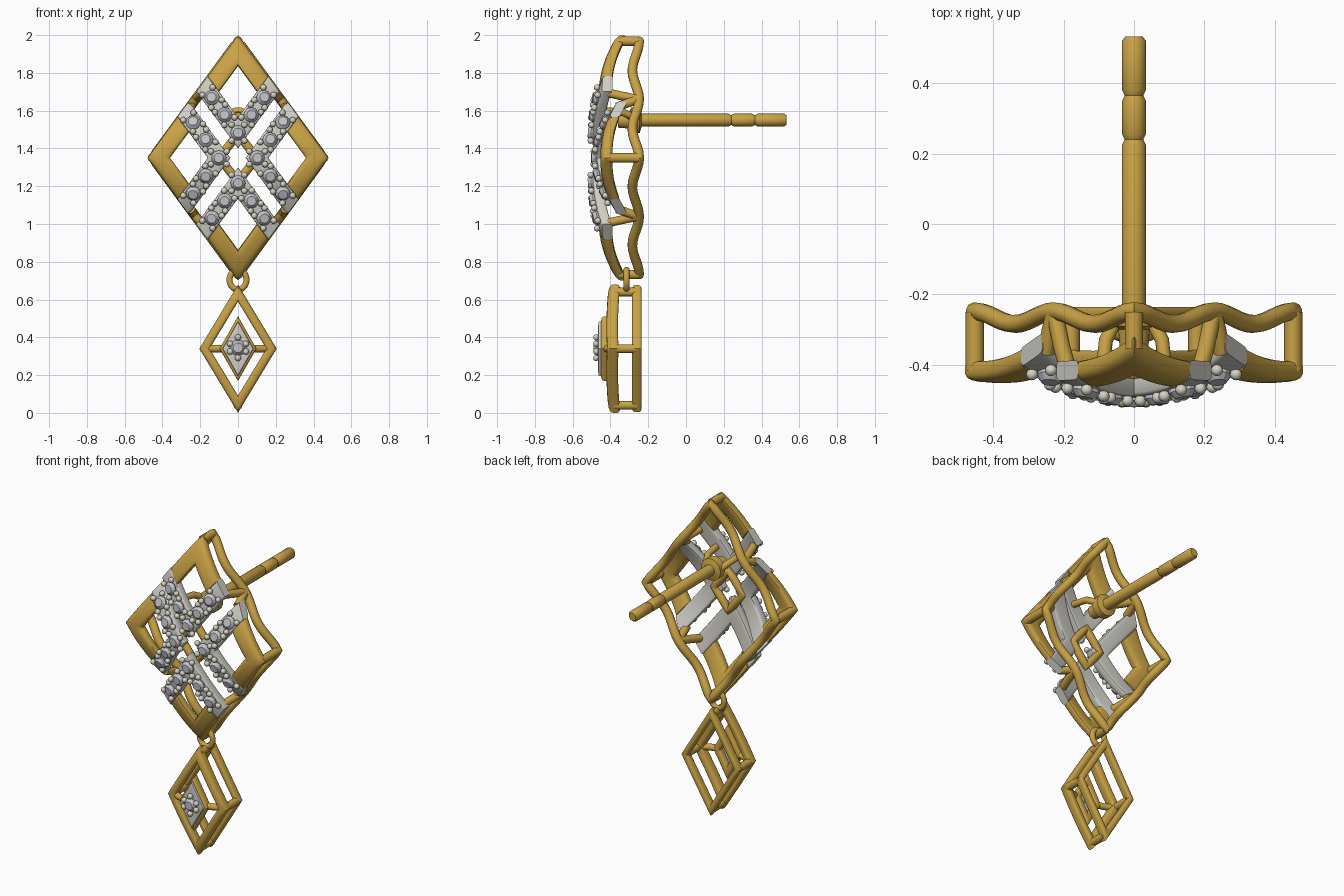
import bpy, bmesh, math
from mathutils import Vector, Matrix

if "Cube" in bpy.data.objects:
    bpy.data.objects.remove(bpy.data.objects["Cube"])

def material(name, col):
    m = bpy.data.materials.new(name)
    m.diffuse_color = (*col, 1)
    m.use_nodes = True
    m.node_tree.nodes["Principled BSDF"].inputs["Base Color"].default_value = m.diffuse_color
    return m

GOLD = material("gold", (0.58, 0.36, 0.06))
PAVE = material("pale_metal", (0.62, 0.61, 0.56))
BEAD = material("bead_metal", (0.66, 0.65, 0.54))
GEM = material("gem", (0.55, 0.55, 0.59))

def finish(bm, name, mat, angle=40):
    bmesh.ops.recalc_face_normals(bm, faces=bm.faces)
    me = bpy.data.meshes.new(name)
    bm.to_mesh(me)
    bm.free()
    ob = bpy.data.objects.new(name, me)
    bpy.context.collection.objects.link(ob)
    me.materials.append(mat)
    bpy.ops.object.select_all(action='DESELECT')
    ob.select_set(True)
    bpy.context.view_layer.objects.active = ob
    bpy.ops.object.shade_smooth_by_angle(angle=math.radians(angle))
    return ob

def skin(bm, rings, closed):
    """Join rings of points with quads; cap the ends when open."""
    vs = [[bm.verts.new(p) for p in r] for r in rings]
    n = len(vs[0])
    for i in range(len(vs) if closed else len(vs) - 1):
        a, b = vs[i], vs[(i + 1) % len(vs)]
        for j in range(n):
            bm.faces.new((a[j], a[(j + 1) % n], b[(j + 1) % n], b[j]))
    if not closed:
        bm.faces.new(vs[0])
        bm.faces.new(vs[-1])

def refine(pts, n, closed):
    out = []
    for i in range(len(pts) if closed else len(pts) - 1):
        a, b = pts[i], pts[(i + 1) % len(pts)]
        out += [a.lerp(b, k / n) for k in range(n)]
    return out if closed else out + [pts[-1]]

def band(name, outer, inner, f, depth, mat, closed=False, power=0.6):
    """Flat strip between two xz outlines, following the front surface y=f(x,z)."""
    def sp(v):
        return math.copysign(abs(v) ** power, v)
    rings = []
    for o, i in zip(refine(outer, 8, closed), refine(inner, 8, closed)):
        ring = []
        for s in range(16):
            a = math.tau * (s + 0.5) / 16
            p = o.lerp(i, 0.5 + 0.5 * sp(math.cos(a)))
            ring.append((p.x, f(p.x, p.y) + depth * (0.5 + 0.5 * sp(math.sin(a))), p.y))
        rings.append(ring)
    bm = bmesh.new()
    skin(bm, rings, closed)
    return finish(bm, name, mat)

def tube(name, pts, r, closed=False):
    cu = bpy.data.curves.new(name, 'CURVE')
    cu.dimensions = '3D'
    cu.bevel_depth = r
    cu.bevel_resolution = 3
    cu.use_fill_caps = True
    s = cu.splines.new('POLY')
    s.points.add(len(pts) - 1)
    for q, p in zip(s.points, pts):
        q.co = (*p, 1)
    s.use_cyclic_u = closed
    ob = bpy.data.objects.new(name, cu)
    bpy.context.collection.objects.link(ob)
    cu.materials.append(GOLD)
    bpy.ops.object.select_all(action='DESELECT')
    ob.select_set(True)
    bpy.context.view_layer.objects.active = ob
    bpy.ops.object.convert(target='MESH')
    bpy.ops.object.shade_smooth_by_angle(angle=math.radians(50))

def rhombus(c, hw, hh):
    return [Vector((c[0] + x * hw, c[1] + z * hh)) for x, z in ((0, 1), (1, 0), (0, -1), (-1, 0))]

def stones(name, spots, f, along, r=0.04, bead_offsets=((-1, -1), (-1, 1), (1, -1), (1, 1))):
    """Cut gems with small holding beads, tilted to the surface."""
    gems, beads = bmesh.new(), bmesh.new()
    for p, d in zip(spots, along):
        e = 0.01
        n = Vector(((f(p.x + e, p.y) - f(p.x - e, p.y)) / (2 * e), -1,
                    (f(p.x, p.y + e) - f(p.x, p.y - e)) / (2 * e))).normalized()
        t = Vector((d.x, 0, d.y))
        t = (t - n * t.dot(n)).normalized()
        b = n.cross(t)
        m = Matrix((t, b, n)).transposed().to_4x4()
        m.translation = Vector((p.x, f(p.x, p.y), p.y))
        rings = [[m @ Vector((q * math.cos(k * math.tau / 12), q * math.sin(k * math.tau / 12), h))
                  for k in range(12)] for q, h in ((r * .9, -0.01), (r, 0.008), (r * .62, 0.026))]
        skin(gems, rings, False)
        for u, v in bead_offsets:
            bmesh.ops.create_icosphere(beads, subdivisions=2, radius=0.017,
                                       matrix=m @ Matrix.Translation((u * .042, v * .034, 0.01)))
    finish(gems, name + "_gems", GEM, 20)
    finish(beads, name + "_beads", BEAD, 60)

# Domed front surfaces for the upper/lower and the side diamonds
def f_mid(x, z):
    return -0.495 + 0.13 * (abs(z - 1.35) / 0.65) ** 3 + 0.025 * (x / 0.2) ** 2
def f_side(x, z):
    return -0.48 + 0.10 * ((z - 1.35) / 0.3) ** 2 + 0.035 * max(0, (abs(x) - 0.05) / 0.43)

# Four interlaced diamonds: plain outer V and stone-set inner V
K, HW, HH = 0.45, 0.22, 0.30
for nm, dx, dz in (("top", 0, 1), ("bottom", 0, -1), ("left", -1, 0), ("right", 1, 0)):
    c = Vector((dx * 0.26, 1.35 + dz * 0.35))
    P = Vector((dx * HW, dz * HH))
    Q = Vector((dz * HW, dx * HH))
    f = f_mid if dz else f_side
    g = (1 - K) / 2
    E1, E2 = (c + q + (P - q) * g for q in (Q, -Q))
    band(nm + "_gold_v", [E1, c + P, E2], [c + Q * K, c + P * K, c - Q * K], f, 0.06, GOLD)
    band(nm + "_pave_v", [c + Q, c - P, c - Q], [E1, c - P * K, E2], f, 0.055, PAVE, power=0.3)
    tip = c - P * (1 + K) / 2
    spots, dirs = [tip], [P.normalized()]
    for q in (Q, -Q):
        d = (P + q).normalized()
        spots += [tip + d * 0.117, tip + d * 0.23]
        dirs += [d, d]
    stones(nm + "_pave", spots, f, dirs)

# Small gold diamond tying the inner tips together
tube("centre_link", [(p.x, -0.425, p.y) for p in refine(rhombus((0, 1.35), .1, .125), 4, True)], 0.024, True)

# Wavy back frame
N = 24
corners = rhombus((0, 1.35), 0.452, 0.617)
path = refine(corners, N, True)
tube("back_frame", [(p.x, -0.266 + 0.018 * math.cos(4 * math.pi * (i % N) / N), p.y)
                    for i, p in enumerate(path)], 0.026, True)

# Struts between back frame and front diamonds
for i, p in enumerate(corners):
    f = f_side if i % 2 else f_mid
    tube("corner_strut", [(p.x, -0.25, p.y), (p.x, f(p.x, p.y) + 0.03, p.y)], 0.026)
for sx in (-1, 1):
    for sz in (-1, 1):
        z = lambda h: 1.35 + sz * h
        base = (sx * .226, -.25, z(.309))
        tube("mid_strut", [base, (sx * .205, -.35, z(.33)), (sx * .18, -.44, z(.35))], 0.024)
        tube("side_strut", [base, (sx * .24, -.31, z(.29)), (sx * .25, -.365, z(.27))], 0.024)

# Ear post with grooves and base pad
profile = [(-0.36, .04), (-0.30, .045), (-0.29, .068), (-0.245, .068), (-0.235, .034), (0.225, .034),
           (0.24, .026), (0.255, .034), (0.35, .034), (0.365, .026), (0.38, .034), (0.52, .034), (0.533, .024)]
bm = bmesh.new()
skin(bm, [[(r * math.cos(k * math.tau / 24), y, 1.55 + r * math.sin(k * math.tau / 24))
           for k in range(24)] for y, r in profile], False)
finish(bm, "ear_post", GOLD)
for sx in (-1, 1):
    tube("post_support", [(sx * .05, -.27, 1.56), (sx * .08, -.33, 1.59), (sx * .09, -.43, 1.60)], 0.02)

# Jump ring
tube("jump_ring", [(0.045 * math.cos(k * math.tau / 24), -0.315, 0.705 + 0.052 * math.sin(k * math.tau / 24))
                   for k in range(24)], 0.017, True)

# Drop pendant: front frame, back frame and corner struts
C = (0, 0.34)
def f_drop(x, z):
    return -0.435 + 0.03 * ((z - 0.34) / 0.34) ** 2 + 0.02 * abs(x) / 0.2
band("drop_front_frame", rhombus(C, .205, .34), rhombus(C, .15, .248), f_drop, 0.06, GOLD, True)
band("drop_back_frame", rhombus(C, .203, .337), rhombus(C, .163, .265), lambda x, z: -0.285, 0.05, GOLD, True)
for p in rhombus(C, .178, .30):
    tube("drop_strut", [(p.x, -.385, p.y), (p.x, -.26, p.y)], 0.024)

# Inner stone plate with gold border and side arms
band("drop_inner_border", rhombus(C, .098, .172), rhombus(C, .05, .085), lambda x, z: -0.45, 0.05, GOLD, True)
f_plate = lambda x, z: -0.465
band("drop_plate", rhombus(C, .082, .145), rhombus(C, .002, .004), f_plate, 0.03, PAVE, True, 0.3)
for sx in (-1, 1):
    tube("drop_arm", [(sx * .06, -.425, .34), (sx * .12, -.41, .34), (sx * .18, -.38, .34)], 0.02)
stones("drop", [Vector((0, .345))], f_plate, [Vector((1, 0))], 0.042,
       ((0, -1.6), (0, 1.6), (-1, -.6), (1, -.6), (-1, .6), (1, .6)))
